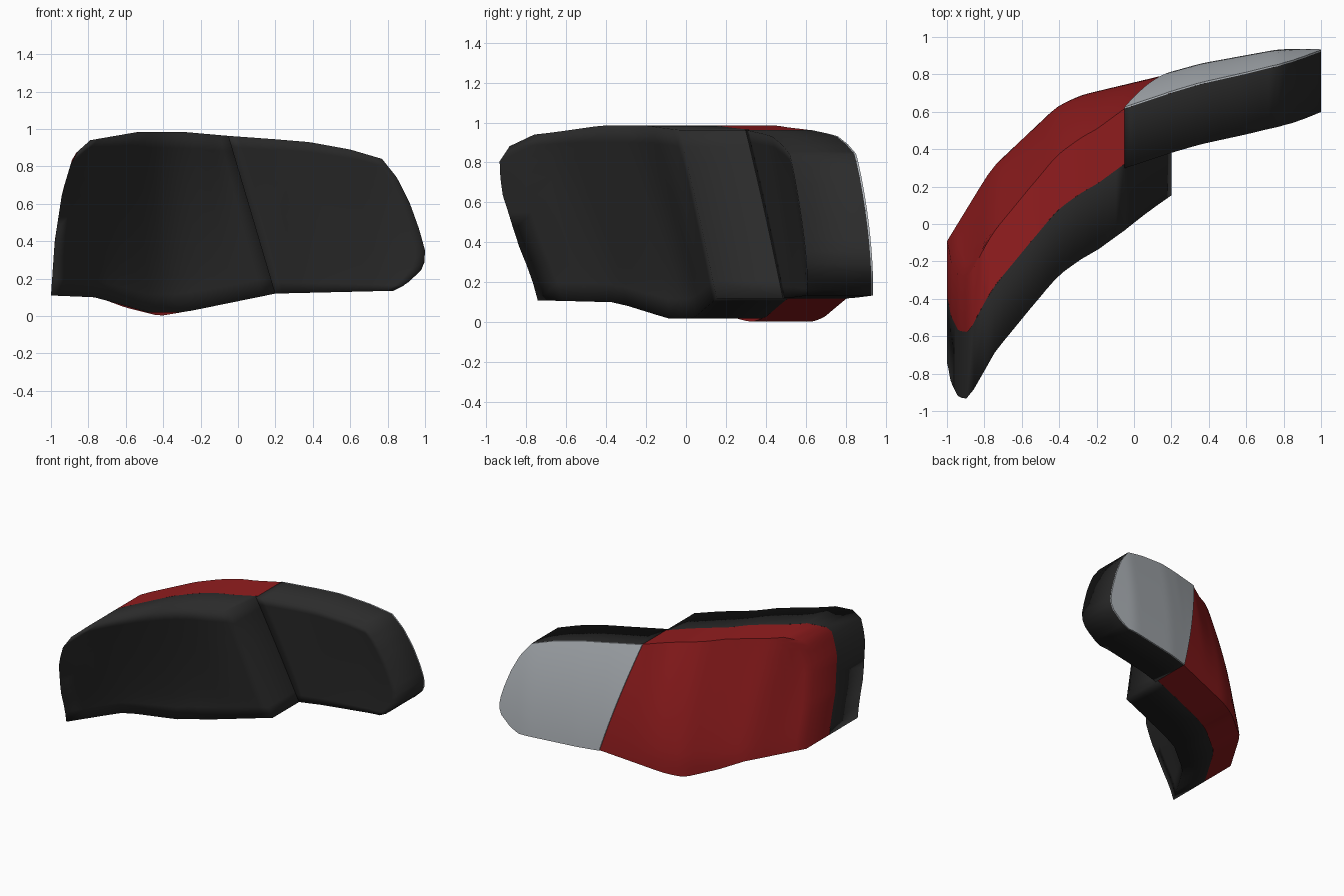
import bpy, bmesh, math
from mathutils import Vector

if "Cube" in bpy.data.objects:
    bpy.data.objects.remove(bpy.data.objects["Cube"])


def material(name, rgb):
    m = bpy.data.materials.new(name)
    m.diffuse_color = (*rgb, 1)
    m.use_nodes = True
    m.node_tree.nodes["Principled BSDF"].inputs["Base Color"].default_value = m.diffuse_color
    return m


BLACK = material("black plastic", (0.024, 0.024, 0.024))
RED = material("red lens", (0.285, 0.012, 0.013))
GREY = material("clear grey lens", (0.44, 0.47, 0.50))


def lerp_table(pts, x):
    """Piecewise linear lookup, extrapolated past both ends."""
    i = 0
    while i < len(pts) - 2 and x > pts[i + 1][0]:
        i += 1
    (x0, y0), (x1, y1) = pts[i], pts[i + 1]
    return y0 + (y1 - y0) * (x - x0) / (x1 - x0)


# Sweep of the outer face at its foot, and how far it leans in at the top
SWEEP = [(-1, -0.09), (-0.76, 0.30), (-0.41, 0.63), (-0.28, 0.69),
         (0.18, 0.80), (0.36, 0.85), (0.77, 0.925), (1.0, 0.93)]
LEAN = [(-1, 0.5), (-0.9, 0.47), (-0.8, 0.38), (-0.55, 0.29), (-0.2, 0.2),
        (-0.05, 0.13), (0.2, 0.11), (1.0, 0.11)]
# Vertical curvature of the lens faces and of the front faces
LENS_POWER = [(-1, 1.2), (-0.4, 1.4), (0.2, 1.9), (1, 2.0)]
FRONT_POWER = [(-1, 1.2), (-0.4, 1.3), (0.0, 1.0), (0.2, 1.0), (1, 1.7)]


def sweep_y(x, z, power):
    t = max(0.0, (z - 0.1) / 0.87)
    base = sum(lerp_table(SWEEP, x + d) for d in (-0.03, 0, 0.03)) / 3
    return base - lerp_table(LEAN, x) * t ** lerp_table(power, x)


def along(pts, t):
    """Point at fraction t of a polyline's length."""
    v = [Vector(p) for p in pts]
    lens = [(b - a).length for a, b in zip(v, v[1:])]
    d = t * sum(lens)
    for a, b, l in zip(v, v[1:], lens):
        if d <= l + 1e-7:
            return a.lerp(b, min(1, d / l))
        d -= l
    return v[-1]


def patch(outline, u, v):
    """Blend four edge curves (left, right, bottom, top) into a front x-z point."""
    left, right, bottom, top = outline
    L, R, B, T = along(left, v), along(right, v), along(bottom, u), along(top, u)
    c00, c10, c01, c11 = (Vector(p) for p in (bottom[0], bottom[-1], top[0], top[-1]))
    flat = (c00 * (1 - u) + c10 * u) * (1 - v) + (c01 * (1 - u) + c11 * u) * v
    return L * (1 - u) + R * u + B * (1 - v) + T * v - flat


def slab(name, outline, outer, inner, mat, nu, nv, angle, outer_cap=True):
    """Curved slab between two faces, each given as (offset, curvature table)."""
    bm = bmesh.new()
    sides = []
    for off, power in (outer, inner):
        grid = []
        for i in range(nu + 1):
            col = []
            for j in range(nv + 1):
                p = patch(outline, i / nu, j / nv)
                col.append(bm.verts.new((p.x, sweep_y(p.x, p.y, power) + off, p.y)))
            grid.append(col)
        sides.append(grid)
    for g in sides if outer_cap else sides[1:]:
        for i in range(nu):
            for j in range(nv):
                bm.faces.new((g[i][j], g[i + 1][j], g[i + 1][j + 1], g[i][j + 1]))
    # rim around the outline
    ring = ([(i, 0) for i in range(nu)] + [(nu, j) for j in range(nv)]
            + [(i, nv) for i in range(nu, 0, -1)] + [(0, j) for j in range(nv, 0, -1)])
    a, b = sides
    for (i, j), (k, l) in zip(ring, ring[1:] + ring[:1]):
        bm.faces.new((a[i][j], a[k][l], b[k][l], b[i][j]))
    # drop the unused inside points, then face everything outwards
    bmesh.ops.delete(bm, geom=[v for v in bm.verts if not v.link_faces], context='VERTS')
    bmesh.ops.recalc_face_normals(bm, faces=bm.faces)
    bm.faces.ensure_lookup_table()
    front = max(bm.faces, key=lambda f: -f.normal.y if f.normal.y < 0 else f.normal.y)
    low_side = front.calc_center_median().y < sweep_y(
        front.calc_center_median().x, front.calc_center_median().z, inner[1]) + (outer[0] + inner[0]) / 2
    if low_side != (front.normal.y < 0):
        bmesh.ops.reverse_faces(bm, faces=bm.faces)
    me = bpy.data.meshes.new(name)
    bm.to_mesh(me)
    bm.free()
    me.materials.append(mat)
    ob = bpy.data.objects.new(name, me)
    bpy.context.collection.objects.link(ob)
    bpy.ops.object.select_all(action='DESELECT')
    ob.select_set(True)
    bpy.context.view_layer.objects.active = ob
    bpy.ops.object.shade_smooth_by_angle(angle=math.radians(angle))
    return ob


# Front outlines: both halves share the slanted split line
SPLIT = [(0.2, 0.12), (-0.05, 0.963)]
WIDE_LEFT = [(-1, 0.11), (-0.98, 0.4), (-0.94, 0.66), (-0.88, 0.86), (-0.79, 0.94)]
WIDE_TOP = [(-0.79, 0.94), (-0.53, 0.985), (-0.3, 0.985), (-0.05, 0.963)]
LENS_FOOT = [(-1, 0.11), (-0.75, 0.10), (-0.6, 0.045), (-0.42, 0.0), (-0.3, 0.02), (0.2, 0.12)]
HOUSING_FOOT = [(-1, 0.11), (-0.76, 0.10), (-0.48, 0.018), (-0.3, 0.018), (0.2, 0.12)]
NARROW = (SPLIT,
          [(0.83, 0.135), (0.9, 0.17), (0.995, 0.26), (1, 0.35), (0.97, 0.46),
           (0.92, 0.6), (0.85, 0.74), (0.77, 0.84)],
          [(0.2, 0.12), (0.83, 0.135)],
          [(-0.05, 0.963), (0.2, 0.945), (0.38, 0.93), (0.6, 0.89), (0.77, 0.84)])

# Wide half: red lens cap with black housing behind it
slab("red_lens", (WIDE_LEFT, SPLIT, LENS_FOOT, WIDE_TOP),
     (0.0, LENS_POWER), (-0.295, LENS_POWER), RED, 28, 18, 35)
slab("wide_housing", (WIDE_LEFT, SPLIT, HOUSING_FOOT, WIDE_TOP),
     (-0.295, LENS_POWER), (-0.65, FRONT_POWER), BLACK, 16, 10, 150, False)

# Narrow half: thin grey lens on a shallower black housing
slab("grey_lens", NARROW, (0.009, LENS_POWER), (0.0, LENS_POWER), GREY, 28, 18, 35)
slab("narrow_housing", NARROW,
     (0.0, LENS_POWER), (-0.318, FRONT_POWER), BLACK, 16, 14, 150, False)
